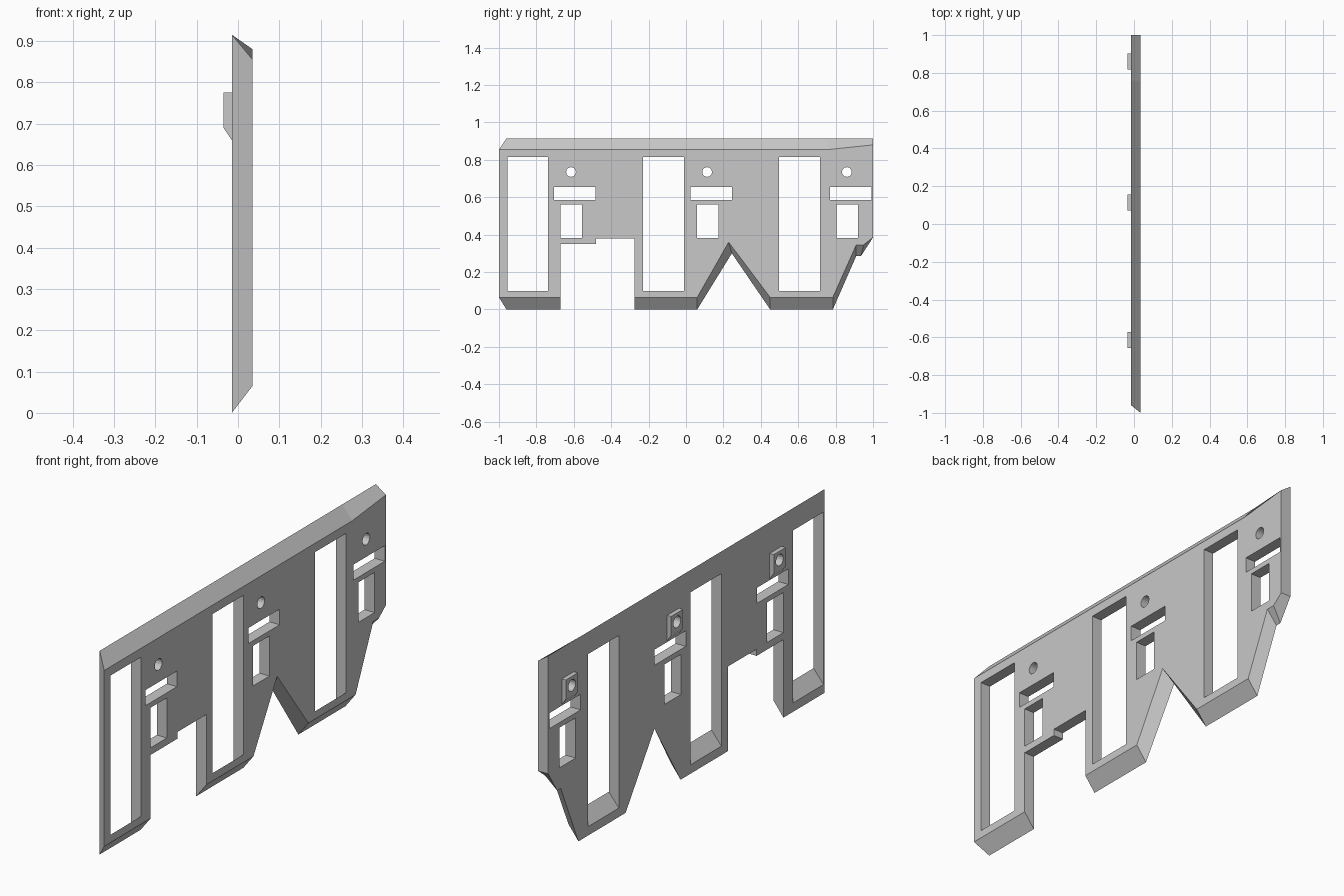
import bpy, bmesh, math

if "Cube" in bpy.data.objects:
    bpy.data.objects.remove(bpy.data.objects["Cube"], do_unlink=True)

grey = bpy.data.materials.new("plain grey")
grey.use_nodes = True
grey.diffuse_color = (0.58, 0.58, 0.58, 1)
grey.node_tree.nodes["Principled BSDF"].inputs["Base Color"].default_value = grey.diffuse_color


def rect(y0, y1, z0, z1):
    return [(y0, z0), (y1, z0), (y1, z1), (y0, z1)]


def circle(y, z, r, n=16):
    return [(y + r * math.cos(math.tau * i / n), z + r * math.sin(math.tau * i / n)) for i in range(n)]


def panel(name, x_front, x_back, loops):
    """Solid between two faces; each loop is a (front, back) pair, outline first, then holes."""
    bm = bmesh.new()
    caps = ([], [])
    for pair in loops:
        rings = []
        for cap, x, pts in zip(caps, (x_front, x_back), pair):
            ring = [bm.verts.new((x, y, z)) for y, z in pts]
            cap += [bm.edges.new((v, ring[i - 1])) for i, v in enumerate(ring)]
            rings.append(ring)
        a, b = rings
        for i in range(len(a)):
            bm.faces.new((a[i - 1], a[i], b[i], b[i - 1]))
    for cap in caps:
        bmesh.ops.triangle_fill(bm, edges=cap, use_beauty=True)
    bmesh.ops.recalc_face_normals(bm, faces=bm.faces[:])
    # merge the filled triangles back into clean flat faces
    bmesh.ops.dissolve_limit(bm, angle_limit=0.001, verts=bm.verts[:], edges=bm.edges[:])
    mesh = bpy.data.meshes.new(name)
    bm.to_mesh(mesh)
    bm.free()
    mesh.materials.append(grey)
    obj = bpy.data.objects.new(name, mesh)
    bpy.context.collection.objects.link(obj)
    return obj


FRONT, BACK, KNOB = 0.035, -0.015, -0.035

# Outline of the wall: notch, V cut and tapered end along the bottom
front = [(-1, .065), (-.67, .065), (-.67, .35), (-.48, .35), (-.48, .38), (-.275, .38),
         (-.275, .065), (.06, .065), (.228, .36), (.45, .065), (.785, .065), (.91, .345),
         (.95, .345), (1, .385), (1, .88), (.76, .855), (-1, .855)]
back = [(-.96, 0), (-.67, 0), (-.67, .35), (-.48, .35), (-.48, .38), (-.275, .38),
        (-.275, 0), (.06, 0), (.245, .30), (.45, 0), (.785, 0), (.91, .285),
        (.935, .285), (1, .385), (1, .915), (.76, .915), (-.96, .915)]
loops = [(front, back)]

# Tall windows with sloping sills
for y0, y1 in ((-.955, -.737), (-.23, -.01), (.498, .716)):
    loops.append((rect(y0, y1, .10, .815), rect(y0, y1, .04, .815)))

# Slot, small opening and round hole, repeated along the wall
hole_centres = (-.615, .113, .86)
for y in hole_centres:
    for shape in (rect(y - .09, y + .132, .585, .655),
                  rect(y - .055, y + .06, .382, .562),
                  circle(y, .735, .026)):
        loops.append((shape, shape))
panel("wall_panel", FRONT, BACK, loops)

# Bosses around the round holes on the back
for i, y in enumerate(hole_centres):
    hole = circle(y, .735, .026)
    panel(f"hole_boss_{i + 1}", BACK, KNOB,
          [(rect(y - .042, y + .042, .66, .775), rect(y - .042, y + .042, .69, .775)), (hole, hole)])
